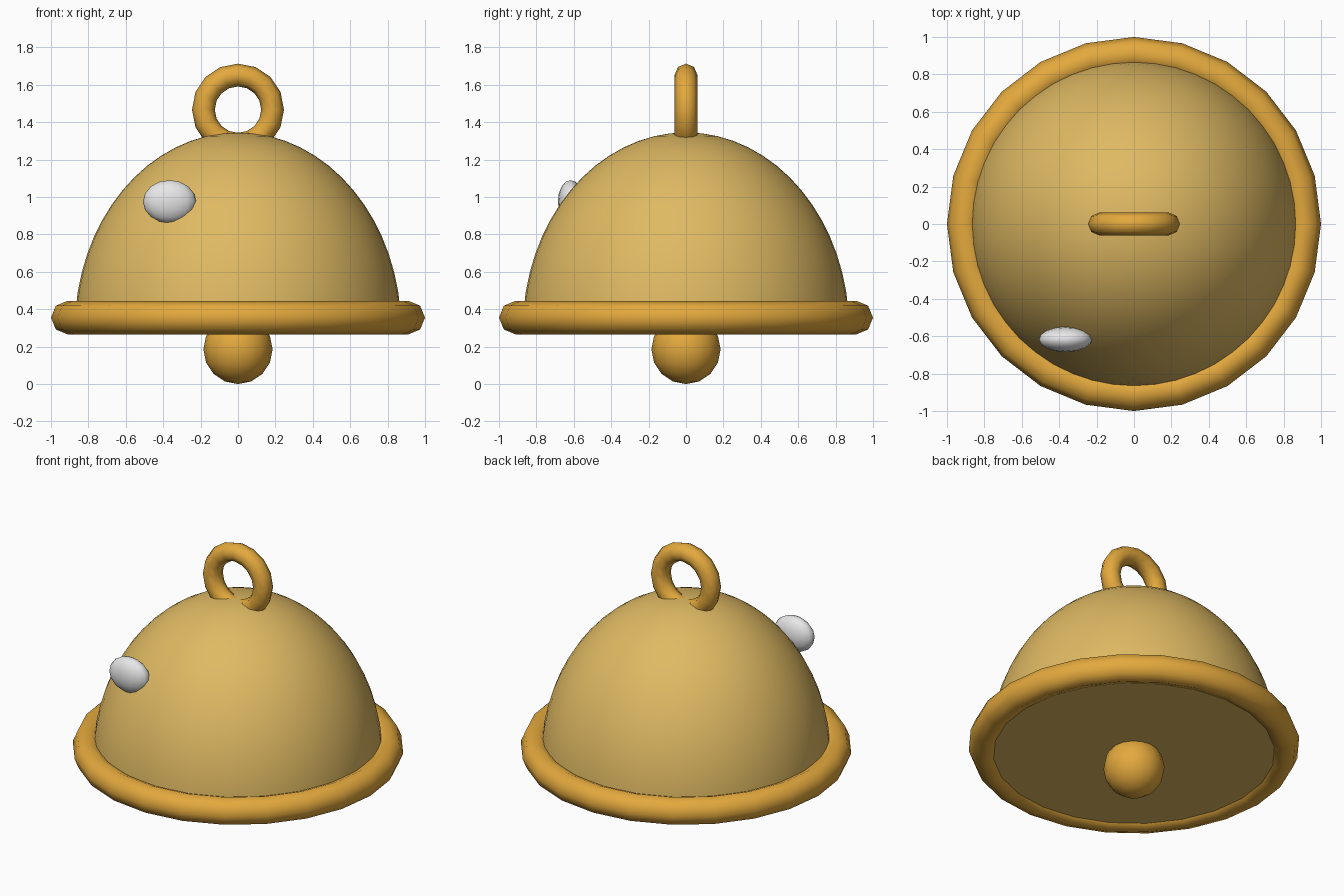
import bpy, bmesh, math

if "Cube" in bpy.data.objects:
    bpy.data.objects.remove(bpy.data.objects["Cube"])


def material(name, rgb):
    m = bpy.data.materials.new(name)
    m.diffuse_color = (*rgb, 1)
    m.use_nodes = True
    m.node_tree.nodes["Principled BSDF"].inputs["Base Color"].default_value = m.diffuse_color
    return m


PALE = material("pale_brass", (0.74, 0.49, 0.125))
GOLD = material("warm_gold", (0.77, 0.395, 0.047))
WHITE = material("white", (0.8, 0.8, 0.8))


def finish(name, mat, angle=80):
    ob = bpy.context.object
    ob.name = name
    ob.data.materials.append(mat)
    bpy.ops.object.transform_apply(location=False, rotation=True, scale=True)
    bpy.ops.object.shade_smooth_by_angle(angle=math.radians(angle))
    return ob


def ball(name, mat, loc, scale, seg=16, rings=8):
    bpy.ops.mesh.primitive_uv_sphere_add(segments=seg, ring_count=rings, radius=1, location=loc)
    bpy.context.object.scale = scale
    return finish(name, mat)


def ring(name, mat, loc, major, minor, seg, rot=(0, 0, 0)):
    bpy.ops.mesh.primitive_torus_add(major_radius=major, minor_radius=minor, major_segments=seg,
                                     minor_segments=8, location=loc, rotation=rot)
    return finish(name, mat)


# Dome: upper half of a stretched sphere, closed with a flat underside
dome = ball("bell_dome", PALE, (0, 0, 0.29), (0.873, 0.873, 1.055), 48, 32)
bm = bmesh.new()
bm.from_mesh(dome.data)
cut = bmesh.ops.bisect_plane(bm, geom=bm.verts[:] + bm.edges[:] + bm.faces[:],
                             plane_co=(0, 0, 0), plane_no=(0, 0, -1), clear_outer=True)
bmesh.ops.holes_fill(bm, edges=[e for e in bm.edges if e.is_boundary])
bmesh.ops.recalc_face_normals(bm, faces=bm.faces)
bm.to_mesh(dome.data)
bm.free()
bpy.ops.object.shade_smooth_by_angle(angle=math.radians(50))

# Rolled rim around the mouth
ring("bell_rim", GOLD, (0, 0, 0.355), 0.91, 0.09, 24)

# Hanging loop on top
ring("hanging_loop", GOLD, (0, 0, 1.467), 0.185, 0.061, 16, (math.pi / 2, 0, 0))

# Clapper below the mouth
ball("clapper", GOLD, (0, 0, 0.185), (0.185, 0.185, 0.185))

# White highlight spot on the front left
ball("shine_spot", WHITE, (-0.366, -0.617, 0.975), (0.142, 0.068, 0.115))
